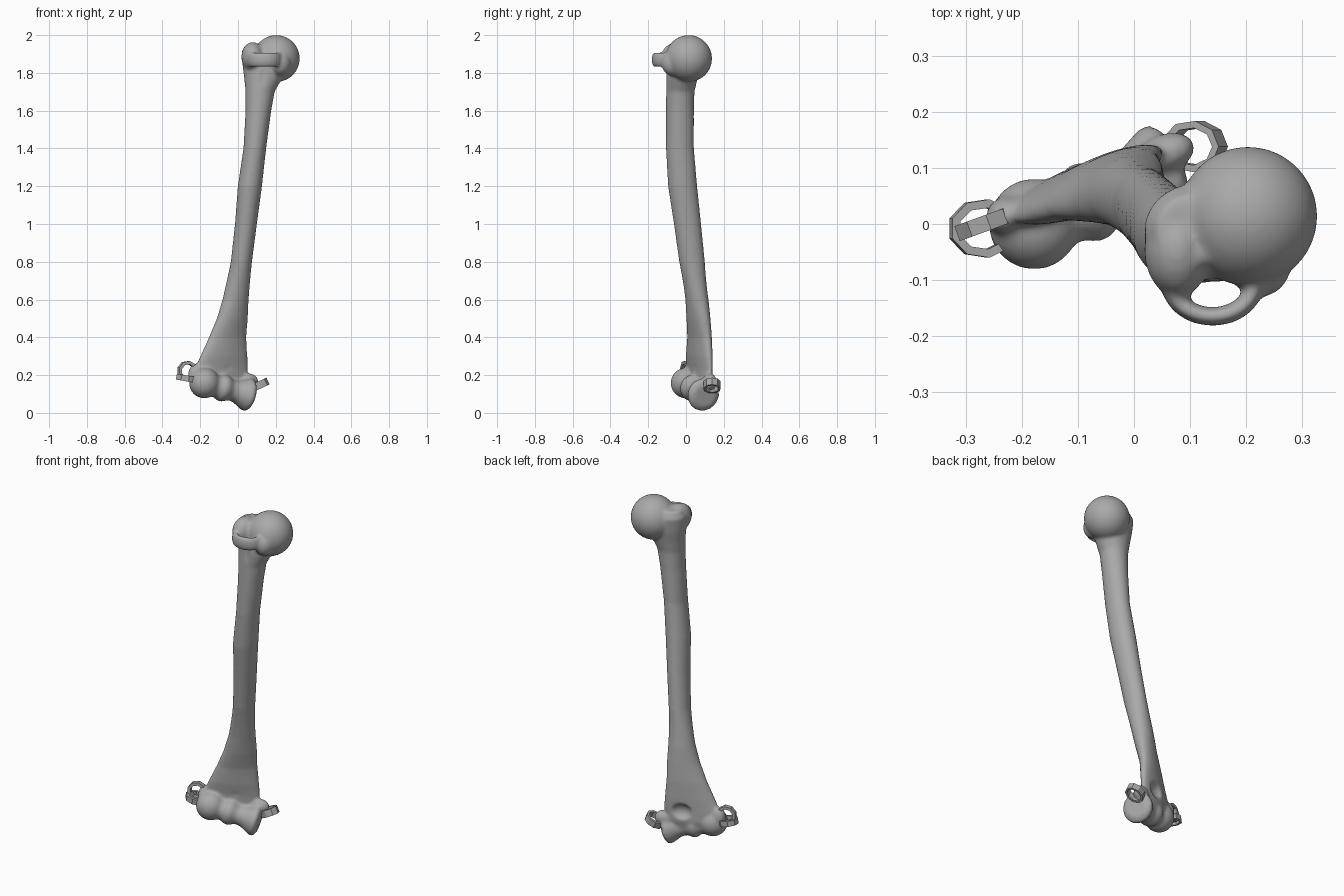
import bpy, bmesh, math
from mathutils import Matrix, Vector

if "Cube" in bpy.data.objects:
    bpy.data.objects.remove(bpy.data.objects["Cube"])

bone = bpy.data.materials.new("bone grey")
bone.use_nodes = True
GREY = (0.4, 0.4, 0.4, 1)
bone.diffuse_color = GREY
bone.node_tree.nodes["Principled BSDF"].inputs["Base Color"].default_value = GREY


def make_object(name, bm):
    bmesh.ops.recalc_face_normals(bm, faces=bm.faces)
    mesh = bpy.data.meshes.new(name)
    bm.to_mesh(mesh)
    bm.free()
    obj = bpy.data.objects.new(name, mesh)
    bpy.context.collection.objects.link(obj)
    mesh.materials.append(bone)
    return obj


def loft(bm, sections, matrix=Matrix(), sides=40):
    """Skin ellipses given as (height, x, y, half width, half depth, turn)."""
    rings = []
    for z, x, y, a, b, turn in sections:
        spin = Matrix.Rotation(math.radians(turn), 3, 'Z')
        ring = []
        for i in range(sides):
            t = math.tau * i / sides
            p = spin @ Vector((a * math.cos(t), b * math.sin(t), 0))
            ring.append(bm.verts.new(matrix @ (p + Vector((x, y, z)))))
        rings.append(ring)
    for low, high in zip(rings, rings[1:]):
        for i in range(sides):
            j = (i + 1) % sides
            bm.faces.new((low[i], low[j], high[j], high[i]))
    bm.faces.new(rings[0][::-1])
    bm.faces.new(rings[-1])


def blob(bm, centre, size, turn=0):
    m = (Matrix.Translation(centre) @ Matrix.Rotation(math.radians(turn), 4, 'Z')
         @ Matrix.Diagonal((*size, 1)))
    bmesh.ops.create_uvsphere(bm, u_segments=40, v_segments=24, radius=1, matrix=m)


def ring(bm, matrix, rx, ry, thick, tall, around, section):
    """Closed band with an elliptical path."""
    loops = []
    for i in range(around):
        t = math.tau * i / around
        loop = []
        for k in range(section):
            s = math.tau * (k + 0.5) / section
            r = thick * math.cos(s)
            loop.append(bm.verts.new(matrix @ Vector((
                (rx + r) * math.cos(t), (ry + r) * math.sin(t), tall * math.sin(s)))))
        loops.append(loop)
    for i in range(around):
        a, b = loops[i], loops[(i + 1) % around]
        for k in range(section):
            n = (k + 1) % section
            bm.faces.new((a[k], b[k], b[n], a[n]))


bm = bmesh.new()

# Shaft, flaring into a turned flat plate at the bottom
loft(bm, [
    (0.12, -0.08, 0.07, 0.10, 0.03, 23),
    (0.17, -0.095, 0.07, 0.15, 0.035, 23),
    (0.23, -0.09, 0.07, 0.155, 0.036, 24),
    (0.30, -0.075, 0.07, 0.138, 0.042, 26),
    (0.40, -0.055, 0.072, 0.11, 0.045, 28),
    (0.50, -0.03, 0.066, 0.09, 0.052, 30),
    (0.60, -0.013, 0.058, 0.073, 0.057, 30),
    (0.80, 0.018, 0.032, 0.056, 0.068, 0),
    (1.00, 0.042, 0.008, 0.058, 0.072, 0),
    (1.20, 0.063, -0.018, 0.064, 0.077, 0),
    (1.40, 0.089, -0.032, 0.060, 0.074, 0),
    (1.60, 0.108, -0.032, 0.068, 0.074, 0),
    (1.70, 0.117, -0.030, 0.077, 0.075, 0),
    (1.77, 0.133, -0.022, 0.100, 0.083, 0),
    (1.83, 0.135, -0.015, 0.110, 0.088, 0),
    (1.91, 0.11, -0.01, 0.092, 0.082, 0),
    (1.95, 0.10, -0.01, 0.06, 0.06, 0)])

# Ball head, two tubercles and the bridge over the front groove
blob(bm, (0.203, 0.014, 1.876), (0.124, 0.124, 0.124))
blob(bm, (0.078, -0.045, 1.885), (0.06, 0.085, 0.078))
blob(bm, (0.225, -0.07, 1.85), (0.055, 0.06, 0.065))
ring(bm, Matrix.Translation((0.14, -0.105, 1.87)), 0.075, 0.06, 0.017, 0.04, 32, 16)

# Round outer condyle and spool-shaped inner condyle on a tilted axis
start, end = Vector((-0.178, 0.0, 0.158)), Vector((0.045, 0.09, 0.098))
axis = end - start
blob(bm, start, (0.081, 0.081, 0.081))
spool = Matrix.Translation(start) @ axis.to_track_quat('Z', 'Y').to_matrix().to_4x4()
profile = [(0.1, 0.06), (0.3, 0.06), (0.4, 0.073), (0.48, 0.072), (0.62, 0.055),
           (0.75, 0.058), (0.88, 0.074), (1.0, 0.088), (1.07, 0.086), (1.13, 0.06)]
loft(bm, [(t * axis.length, 0, 0, r, r, 0) for t, r in profile], spool)

# Side bumps above the condyles
blob(bm, (0.055, 0.125, 0.165), (0.055, 0.035, 0.045), 20)
blob(bm, (-0.225, 0.015, 0.2), (0.04, 0.035, 0.06), 20)
humerus = make_object("arm_bone", bm)

# Hollows above the spool, front and back, and the groove near the head
bm = bmesh.new()
blob(bm, (-0.03, 0.018, 0.235), (0.07, 0.038, 0.04), 23)
blob(bm, (-0.06, 0.14, 0.23), (0.065, 0.045, 0.05), 23)
blob(bm, (0.13, -0.128, 1.78), (0.025, 0.03, 0.1))
hollows = make_object("hollow_cutter", bm)
hollows.hide_render = True
hollows.hide_set(True)

# Fuse, carve and soften into one continuous surface
fuse = humerus.modifiers.new("Fuse", 'REMESH')
fuse.mode = 'VOXEL'
fuse.voxel_size = 0.007
carve = humerus.modifiers.new("Carve", 'BOOLEAN')
carve.operation = 'DIFFERENCE'
carve.object = hollows
even = humerus.modifiers.new("Even", 'REMESH')
even.mode = 'VOXEL'
even.voxel_size = 0.007
even.use_smooth_shade = True
soften = humerus.modifiers.new("Soften", 'SMOOTH')
soften.factor = 0.5
soften.iterations = 8
humerus.data.polygons.foreach_set("use_smooth", [True] * len(humerus.data.polygons))


# Faceted loops of bone on both sides of the elbow
def loop_matrix(centre, tilt_x, tilt_y):
    return (Matrix.Translation(centre) @ Matrix.Rotation(math.radians(tilt_x), 4, 'X')
            @ Matrix.Rotation(math.radians(tilt_y), 4, 'Y'))


bm = bmesh.new()
ring(bm, loop_matrix((0.108, 0.138, 0.145), 0, -25), 0.05, 0.04, 0.009, 0.028, 9, 4)
make_object("inner_loop", bm)

bm = bmesh.new()
ring(bm, loop_matrix((-0.27, -0.008, 0.182), 0, 10), 0.053, 0.045, 0.011, 0.022, 9, 4)
make_object("outer_loop_low", bm)

bm = bmesh.new()
ring(bm, loop_matrix((-0.268, 0.0, 0.222), 90, 20), 0.045, 0.045, 0.012, 0.02, 9, 4)
make_object("outer_loop_high", bm)
